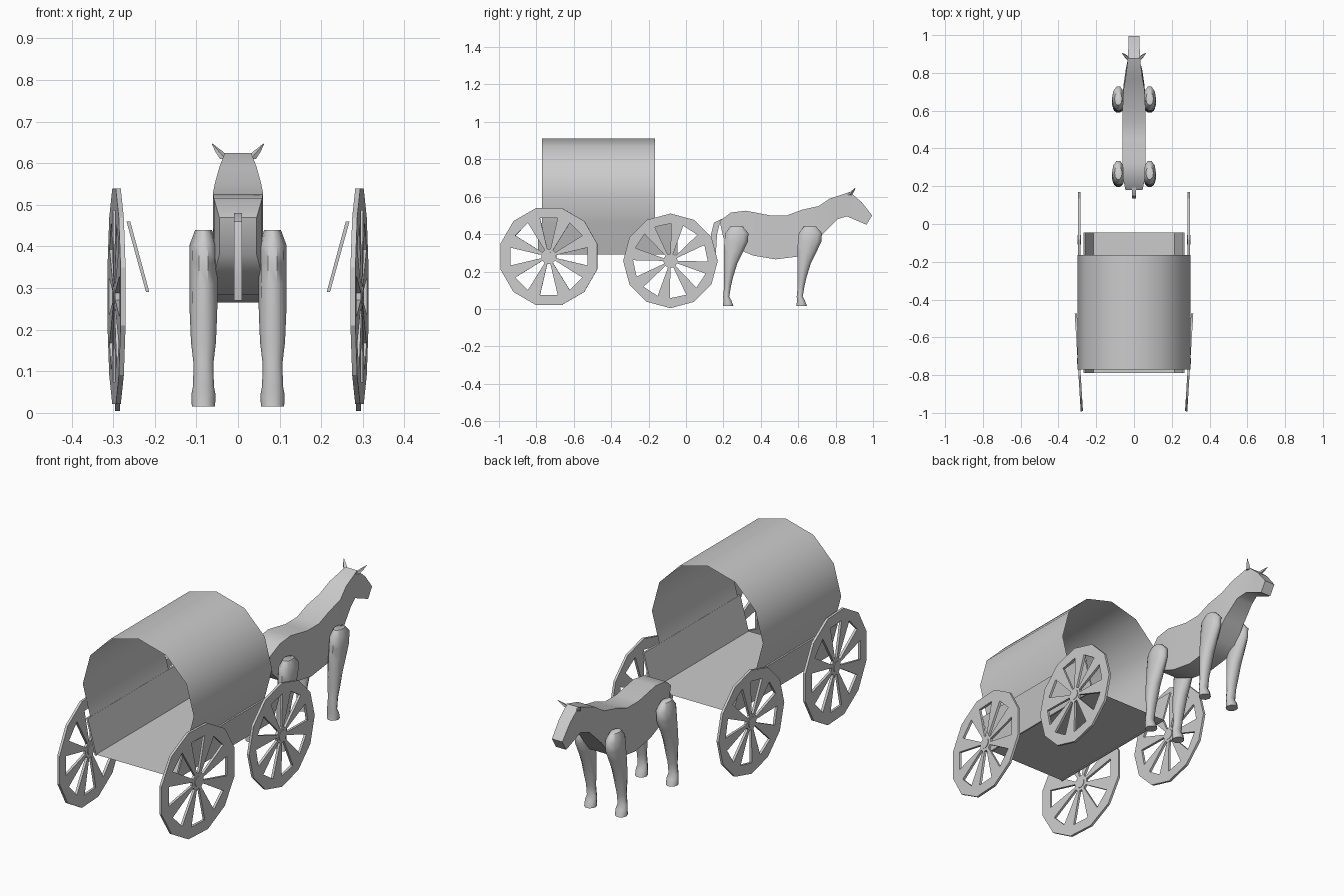
import bpy, bmesh
from math import sin, cos, pi, radians
from mathutils import Matrix, Vector

cube = bpy.data.objects.get("Cube")
if cube:
    bpy.data.objects.remove(cube, do_unlink=True)

GREY = (0.6, 0.6, 0.6, 1)
mat = bpy.data.materials.new("plain grey")
mat.use_nodes = True
mat.diffuse_color = GREY
mat.node_tree.nodes["Principled BSDF"].inputs["Base Color"].default_value = GREY


def add_mesh(name, mesh, smooth=None):
    mesh.materials.clear()
    mesh.materials.append(mat)
    ob = bpy.data.objects.new(name, mesh)
    bpy.context.scene.collection.objects.link(ob)
    if smooth:
        bpy.ops.object.select_all(action='DESELECT')
        ob.select_set(True)
        bpy.context.view_layer.objects.active = ob
        bpy.ops.object.shade_smooth_by_angle(angle=radians(smooth))
    return ob


def loft(name, rings, smooth=None, closed=True):
    """Skin a row of point rings; closed rings get end caps."""
    bm = bmesh.new()
    rows = [[bm.verts.new(p) for p in ring] for ring in rings]
    n = len(rows[0])
    for a, b in zip(rows, rows[1:]):
        for i in range(n if closed else n - 1):
            j = (i + 1) % n
            bm.faces.new((a[i], a[j], b[j], b[i]))
    if closed:
        bm.faces.new(rows[0])
        bm.faces.new(rows[-1])
    bmesh.ops.recalc_face_normals(bm, faces=bm.faces)
    mesh = bpy.data.meshes.new(name)
    bm.to_mesh(mesh)
    bm.free()
    return add_mesh(name, mesh, smooth)


def polar(r, degrees):
    return r * cos(radians(degrees)), r * sin(radians(degrees))


# Wagon: open canvas arch, floor sheet and two leaning side boards
def arch(y):
    pts = [polar(0.3, a) for a in range(-30, 211, 30)]
    return [(x, y, z + 0.61) for x, z in pts]


loft("canvas_cover", [arch(-0.77), arch(-0.165)], 40, closed=False)
BACK, FRONT = -0.79, -0.045
loft("wagon_floor", [[(-0.22, y, 0.295), (0.22, y, 0.295)] for y in (BACK, FRONT)],
     closed=False)
for side, s in (("left", 1), ("right", -1)):
    section = [(0.213, 0.29), (0.221, 0.29), (0.268, 0.46), (0.259, 0.46)]
    loft(side + "_side_board", [[(s * x, y, z) for x, z in section] for y in (BACK, FRONT)])


# Wheels: twelve-sided discs with eight wedge openings
def wheel(name, x, y, z, radius, rim_turn, spoke_turn, yaw):
    outlines = [[polar(radius, rim_turn + 30 * i) for i in range(12)]]
    for k in range(8):
        a = spoke_turn + 45 * k
        outlines.append([polar(radius * r, a + d) for r, d in
                         ((0.15, -12), (0.79, -13), (0.79, 13), (0.15, 12))])
    curve = bpy.data.curves.new(name, 'CURVE')
    curve.dimensions = '2D'
    curve.fill_mode = 'BOTH'
    curve.extrude = 0.006
    for outline in outlines:
        spline = curve.splines.new('POLY')
        spline.points.add(len(outline) - 1)
        spline.use_cyclic_u = True
        for point, (u, v) in zip(spline.points, outline):
            point.co = (u, v, 0, 1)
    temp = bpy.data.objects.new(name + "_outline", curve)
    bpy.context.scene.collection.objects.link(temp)
    bpy.context.view_layer.update()
    deps = bpy.context.evaluated_depsgraph_get()
    mesh = bpy.data.meshes.new_from_object(temp.evaluated_get(deps))
    bpy.data.objects.remove(temp, do_unlink=True)
    bm = bmesh.new()
    bm.from_mesh(mesh)
    bmesh.ops.remove_doubles(bm, verts=bm.verts, dist=0.0001)
    bmesh.ops.create_cone(bm, cap_ends=True, segments=12, radius1=0.025,
                          radius2=0.025, depth=0.018)
    stand = Matrix.Rotation(pi / 2, 4, 'Z') @ Matrix.Rotation(pi / 2, 4, 'X')
    bm.transform(Matrix.Translation((x, y, z)) @ Matrix.Rotation(yaw, 4, 'Z') @ stand)
    for face in bm.faces:
        face.smooth = False
    bm.to_mesh(mesh)
    bm.free()
    add_mesh(name, mesh)


for side, s in (("left", 1), ("right", -1)):
    wheel(side + "_rear_wheel", s * 0.292, -0.733, 0.28, 0.268, 15, 0, -s * radians(3.5))
    wheel(side + "_front_wheel", s * 0.29, -0.083, 0.257, 0.253, 0, 12, 0)

# Horse body: top y z, bottom y z, half width, from rump to muzzle
body = [(0.18, 0.47, 0.20, 0.38, 0.045), (0.24, 0.515, 0.25, 0.33, 0.058),
        (0.32, 0.525, 0.36, 0.285, 0.06), (0.45, 0.50, 0.48, 0.265, 0.06),
        (0.54, 0.50, 0.60, 0.28, 0.06), (0.62, 0.53, 0.67, 0.32, 0.06),
        (0.71, 0.55, 0.73, 0.40, 0.056), (0.77, 0.59, 0.81, 0.48, 0.045),
        (0.875, 0.625, 0.86, 0.495, 0.032), (0.94, 0.57, 0.93, 0.465, 0.03),
        (0.995, 0.50, 0.965, 0.45, 0.028)]
loft("horse_body", [[(-w, ty, tz), (w, ty, tz), (w, by, bz), (-w, by, bz)]
                    for ty, tz, by, bz, w in body], 40)

# Legs: height, y offset, depth radius, width radius
leg = [(0.44, 0.27, 0.035, 0.02), (0.405, 0.272, 0.065, 0.033), (0.36, 0.268, 0.066, 0.034),
       (0.31, 0.255, 0.055, 0.034), (0.24, 0.238, 0.037, 0.033), (0.17, 0.228, 0.025, 0.03),
       (0.12, 0.222, 0.019, 0.024), (0.065, 0.215, 0.017, 0.025), (0.045, 0.222, 0.022, 0.029),
       (0.015, 0.225, 0.03, 0.028)]
for side, s in (("left", 1), ("right", -1)):
    for end, shift in (("hind", 0), ("fore", 0.393)):
        rings = [[(s * 0.083 + rx * cos(t * pi / 5), y + shift + ry * sin(t * pi / 5), z)
                  for t in range(10)] for z, y, ry, rx in leg]
        loft(side + "_" + end + "_leg", rings, 50)
    # Ears: small tapered points leaning outward
    base, tip = Vector((s * 0.03, 0.875, 0.61)), Vector((s * 0.062, 0.905, 0.647))
    rings = [[c + Vector((r * cos(t * pi / 2), r * sin(t * pi / 2), 0)) for t in range(4)]
             for c, r in ((base, 0.013), (base.lerp(tip, 0.5), 0.009), (tip, 0.001))]
    loft(side + "_ear", rings, 30)

# Tail: thin strip hanging behind the rump
tail = [(0.20, 0.48, 0.012), (0.165, 0.46, 0.016), (0.15, 0.40, 0.016),
        (0.148, 0.33, 0.014), (0.15, 0.27, 0.006)]
loft("horse_tail", [[(-0.01, y - d, z), (0.01, y - d, z), (0.01, y + d, z), (-0.01, y + d, z)]
                    for y, z, d in tail], 40)
